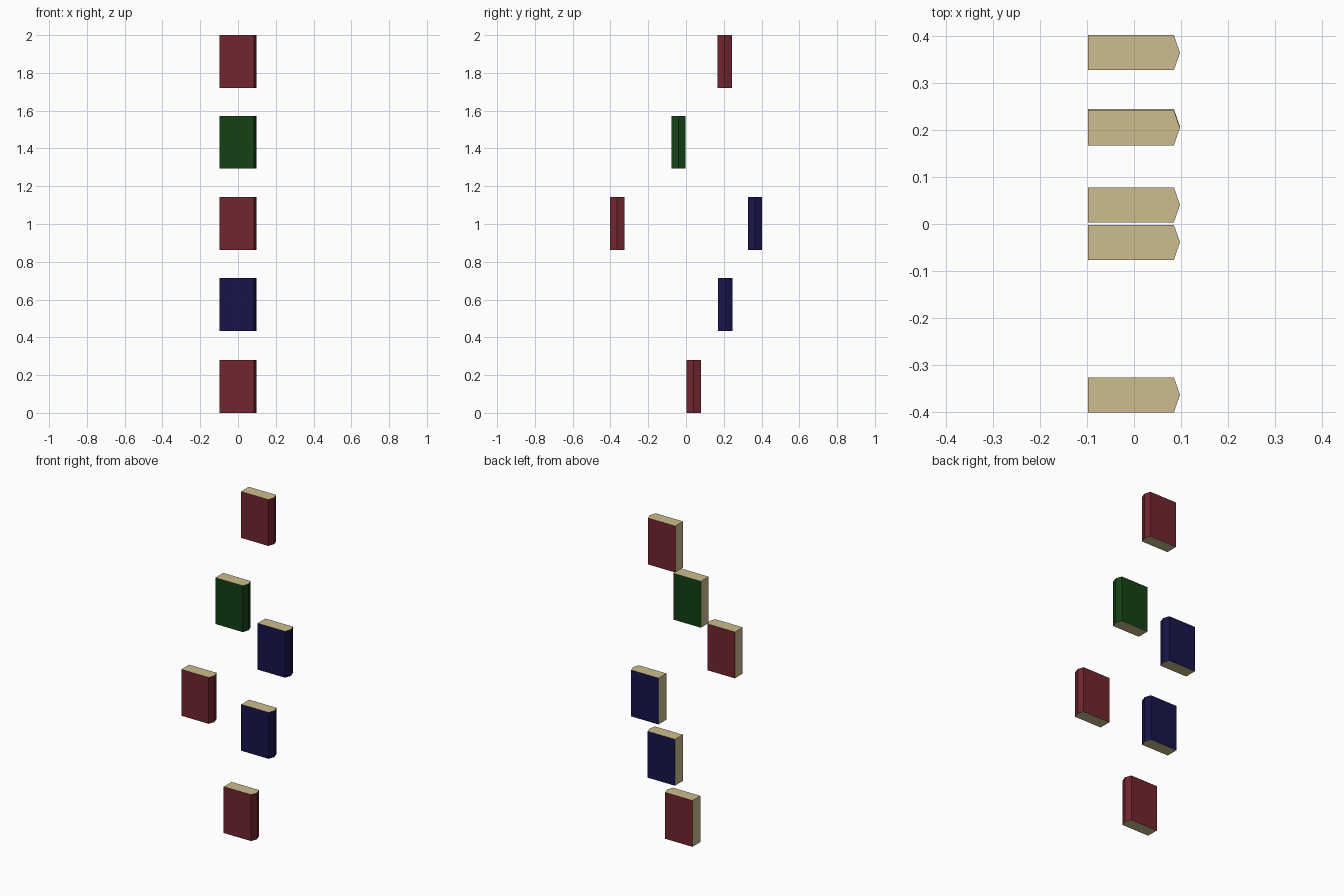
import bpy
import bmesh

if "Cube" in bpy.data.objects:
    bpy.data.objects.remove(bpy.data.objects["Cube"])

HEIGHT = 0.28
HALF = 0.0373                                  # half the book thickness
BACK, HINGE, TIP = -0.098, 0.085, 0.098        # page edge, spine edge, spine ridge


def material(name, rgb):
    mat = bpy.data.materials.new(name)
    mat.diffuse_color = (*rgb, 1.0)
    mat.use_nodes = True
    mat.node_tree.nodes["Principled BSDF"].inputs["Base Color"].default_value = mat.diffuse_color
    return mat


covers = {
    "red": material("red_cover", (0.168, 0.019, 0.028)),
    "green": material("green_cover", (0.007, 0.053, 0.007)),
    "blue": material("blue_cover", (0.009, 0.007, 0.068)),
}
paper = material("paper", (0.60, 0.51, 0.27))


def book(name, colour, y, z):
    """Five-sided prism: cover on both boards and the spine, paper elsewhere."""
    outline = [(BACK, -HALF), (HINGE, -HALF), (TIP, 0), (HINGE, HALF), (BACK, HALF)]
    bm = bmesh.new()
    base = bm.faces.new([bm.verts.new((px, py, 0)) for px, py in outline])
    top = bmesh.ops.extrude_face_region(bm, geom=[base], use_keep_orig=True)
    bmesh.ops.translate(bm, vec=(0, 0, HEIGHT),
                        verts=[v for v in top["geom"] if isinstance(v, bmesh.types.BMVert)])
    bmesh.ops.recalc_face_normals(bm, faces=bm.faces)
    for f in bm.faces:
        is_page = abs(f.normal.z) > 0.9 or f.normal.x < -0.9
        f.material_index = 1 if is_page else 0
    mesh = bpy.data.meshes.new(name)
    bm.to_mesh(mesh)
    bm.free()
    mesh.materials.append(covers[colour])
    mesh.materials.append(paper)
    obj = bpy.data.objects.new(name, mesh)
    obj.location = (0, y, z)
    bpy.context.collection.objects.link(obj)


# Floating books, lowest to highest
book("book_lowest", "red", 0.041, 0.0)
book("book_lower", "blue", 0.208, 0.433)
book("book_middle_left", "red", -0.364, 0.863)
book("book_middle_right", "blue", 0.365, 0.863)
book("book_upper", "green", -0.039, 1.293)
book("book_highest", "red", 0.205, 1.72)
